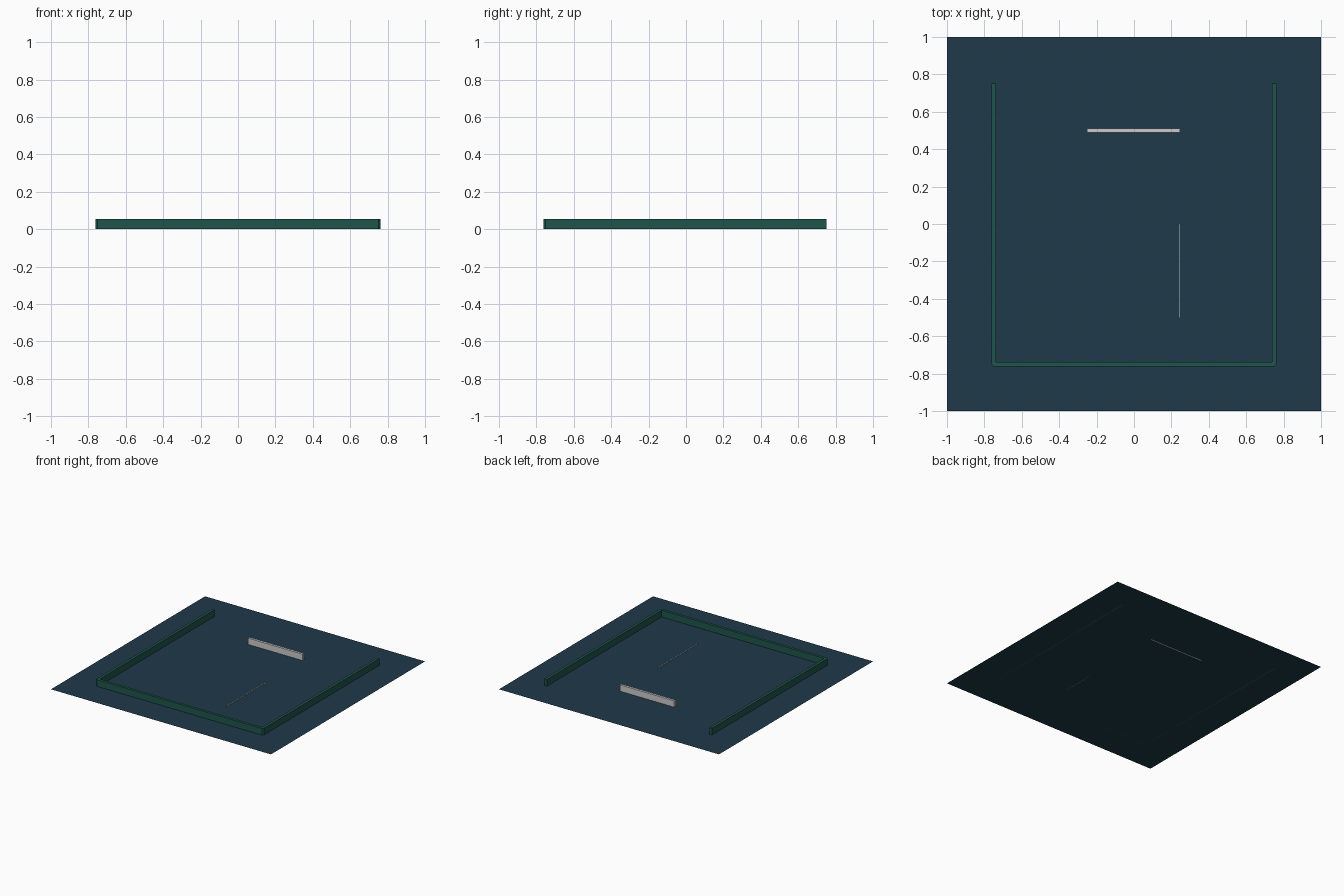
import bpy, bmesh

if "Cube" in bpy.data.objects:
    bpy.data.objects.remove(bpy.data.objects["Cube"])

HEIGHT = 0.055


def material(name, color):
    mat = bpy.data.materials.new(name)
    mat.diffuse_color = (*color, 1)
    mat.use_nodes = True
    mat.node_tree.nodes["Principled BSDF"].inputs["Base Color"].default_value = mat.diffuse_color
    return mat


def prism(name, outline, z0, z1, mat=None):
    """Flat outline (counter-clockwise), raised to a solid when z1 > z0."""
    bm = bmesh.new()
    face = bm.faces.new([bm.verts.new((x, y, z0)) for x, y in outline])
    if z1 > z0:
        top = bmesh.ops.extrude_face_region(bm, geom=[face], use_keep_orig=True)["geom"]
        bmesh.ops.translate(bm, vec=(0, 0, z1 - z0),
                            verts=[v for v in top if isinstance(v, bmesh.types.BMVert)])
        bmesh.ops.recalc_face_normals(bm, faces=bm.faces)
    mesh = bpy.data.meshes.new(name)
    bm.to_mesh(mesh)
    bm.free()
    obj = bpy.data.objects.new(name, mesh)
    bpy.context.collection.objects.link(obj)
    if mat:
        mesh.materials.append(mat)
    return obj


def rect(x0, x1, y0, y1):
    return [(x0, y0), (x1, y0), (x1, y1), (x0, y1)]


blue = material("dark_blue", (0.013, 0.042, 0.067))
green = material("dark_green", (0.013, 0.09, 0.07))

# Flat ground sheet
prism("base_sheet", rect(-1, 1, -1, 1), 0, 0, blue)

# U-shaped border wall with clipped outer corners, open at the back
o, i, c, back = 0.761, 0.739, 0.011, 0.75
right = [(o - c, -o), (o, -o + c), (o, back), (i, back), (i, -i)]
left = [(-x, y) for x, y in reversed(right)]
prism("border_wall", right + left, 0, HEIGHT, green)

# Short grey barrier near the opening
prism("barrier", rect(-0.25, 0.245, 0.49, 0.51), 0, HEIGHT - 0.003)

# Thin grey marking line on the sheet
prism("marking_line", rect(0.243, 0.247, -0.5, 0), 0, 0.003)
